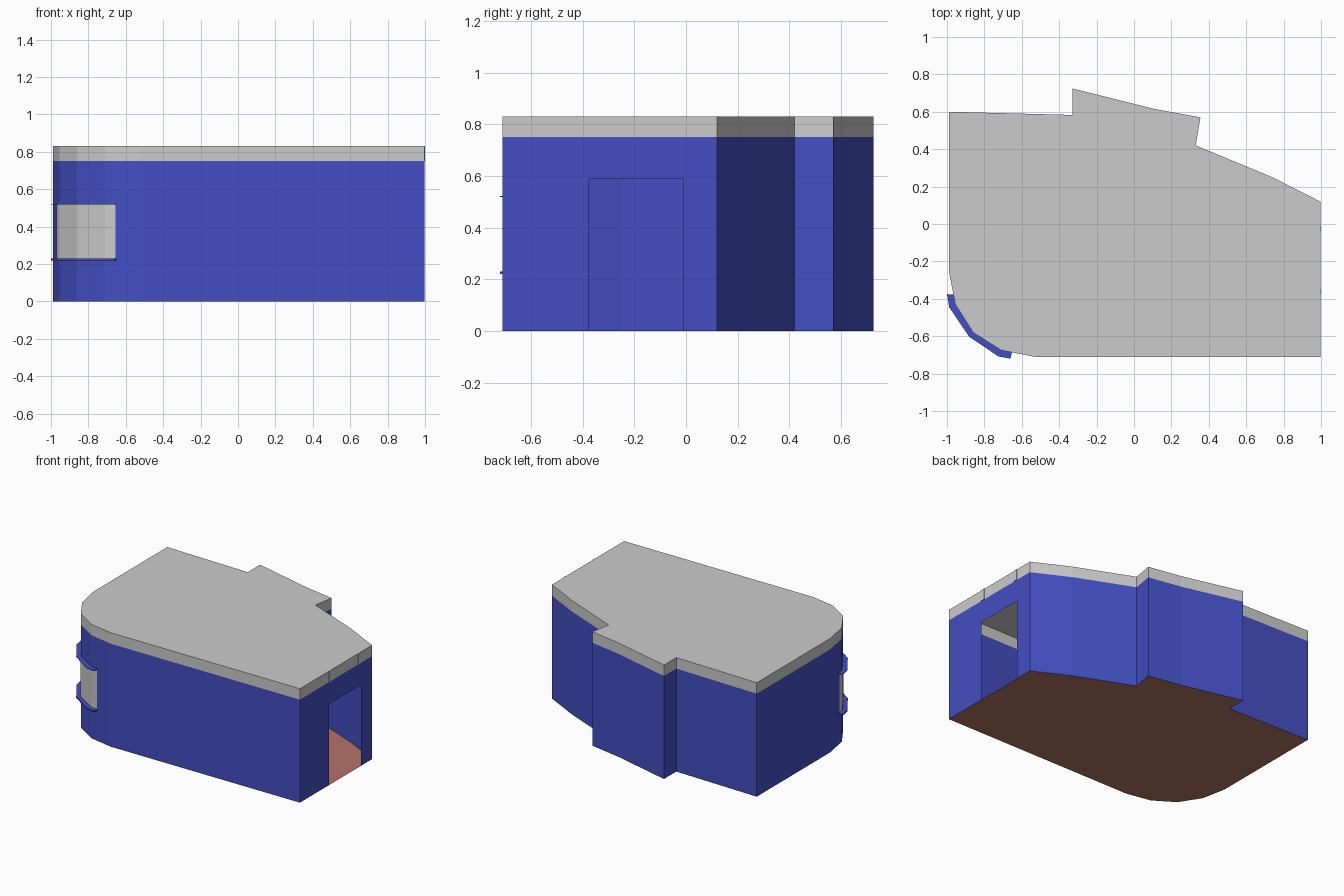
import bpy, bmesh

if "Cube" in bpy.data.objects:
    bpy.data.objects.remove(bpy.data.objects["Cube"])

def material(name, rgb):
    m = bpy.data.materials.new(name)
    m.diffuse_color = (*rgb, 1)
    m.use_nodes = True
    m.node_tree.nodes["Principled BSDF"].inputs["Base Color"].default_value = m.diffuse_color
    return m

BLUE = material("blue_paint", (0.056, 0.078, 0.54))
BROWN = material("brown_floor", (0.45, 0.17, 0.13))

# Building footprint, counter-clockwise; the first edge is the door wall
RIGHT = 0.996
FOOTPRINT = [(RIGHT, -0.71), (RIGHT, 0.12), (0.74, 0.25), (0.33, 0.42),
             (0.355, 0.57), (0.11, 0.615), (-0.33, 0.725), (-0.33, 0.583),
             (-0.99, 0.60), (-0.99, -0.25), (-0.955, -0.43), (-0.86, -0.58),
             (-0.71, -0.675), (-0.53, -0.71)]
WALL_TOP, ROOF_TOP = 0.75, 0.83
DOOR_Y0, DOOR_Y1, DOOR_TOP = -0.375, -0.01, 0.59

def make_object(name, bm, mat=None):
    bmesh.ops.remove_doubles(bm, verts=bm.verts, dist=1e-5)
    me = bpy.data.meshes.new(name)
    bm.to_mesh(me)
    bm.free()
    ob = bpy.data.objects.new(name, me)
    bpy.context.collection.objects.link(ob)
    if mat:
        me.materials.append(mat)
    return ob

def quad(bm, p, q, z0, z1):
    """Upright face from plan point p to q."""
    bm.faces.new([bm.verts.new(c) for c in
                  ((*p, z0), (*q, z0), (*q, z1), (*p, z1))])

def strip(name, path, z0, z1, mat=None):
    """Thin upright sheet that follows a plan path."""
    bm = bmesh.new()
    for p, q in zip(path, path[1:]):
        quad(bm, p, q, z0, z1)
    return make_object(name, bm, mat)

def slab(name, outline, z, depth=0, mat=None, up=True):
    """Flat plan shape, with optional thickness."""
    bm = bmesh.new()
    f = bm.faces.new([bm.verts.new((x, y, z)) for x, y in outline])
    if depth:
        r = bmesh.ops.extrude_face_region(bm, geom=[f])
        top = [v for v in r["geom"] if isinstance(v, bmesh.types.BMVert)]
        bmesh.ops.translate(bm, verts=top, vec=(0, 0, depth))
        bmesh.ops.recalc_face_normals(bm, faces=bm.faces)
    elif not up:
        f.normal_flip()
    return make_object(name, bm, mat)

# Walls around the building, then the door wall in three pieces
strip("walls", FOOTPRINT[1:] + FOOTPRINT[:1], 0, WALL_TOP, BLUE)
bm = bmesh.new()
quad(bm, (RIGHT, -0.71), (RIGHT, DOOR_Y0), 0, WALL_TOP)
quad(bm, (RIGHT, DOOR_Y0), (RIGHT, DOOR_Y1), DOOR_TOP, WALL_TOP)
quad(bm, (RIGHT, DOOR_Y1), (RIGHT, 0.12), 0, WALL_TOP)
make_object("door_wall", bm, BLUE)

# Floor, fascia band and roof
slab("floor", FOOTPRINT, 0, mat=BROWN, up=False)
strip("fascia", FOOTPRINT + FOOTPRINT[:1], WALL_TOP, ROOF_TOP)
slab("roof", FOOTPRINT, ROOF_TOP)

# Small fascia blocks above the door jambs
for name, y in (("front", DOOR_Y0), ("back", DOOR_Y1 - 0.03)):
    block = [(RIGHT - 0.004, y), (1.0, y), (1.0, y + 0.03), (RIGHT - 0.004, y + 0.03)]
    slab(f"fascia_block_{name}", block, WALL_TOP, ROOF_TOP - WALL_TOP)

# Wrap-around corner window panel, just proud of the wall
PANEL = [(-0.97, -0.382), (-0.958, -0.432), (-0.862, -0.583), (-0.711, -0.678), (-0.655, -0.689)]
strip("corner_window", PANEL, 0.23, 0.52)

# Blue sill and hood ledges framing the window
OUTER = [(-1.0, -0.375), (-0.988, -0.445), (-0.882, -0.602), (-0.725, -0.708), (-0.66, -0.72)]
INNER = [(-0.966, -0.378), (-0.955, -0.43), (-0.86, -0.58), (-0.71, -0.675), (-0.653, -0.686)]
ledge = OUTER + INNER[::-1]
slab("window_sill", ledge, 0.22, 0.01, BLUE)
slab("window_hood", ledge, 0.518, 0.004, BLUE)
